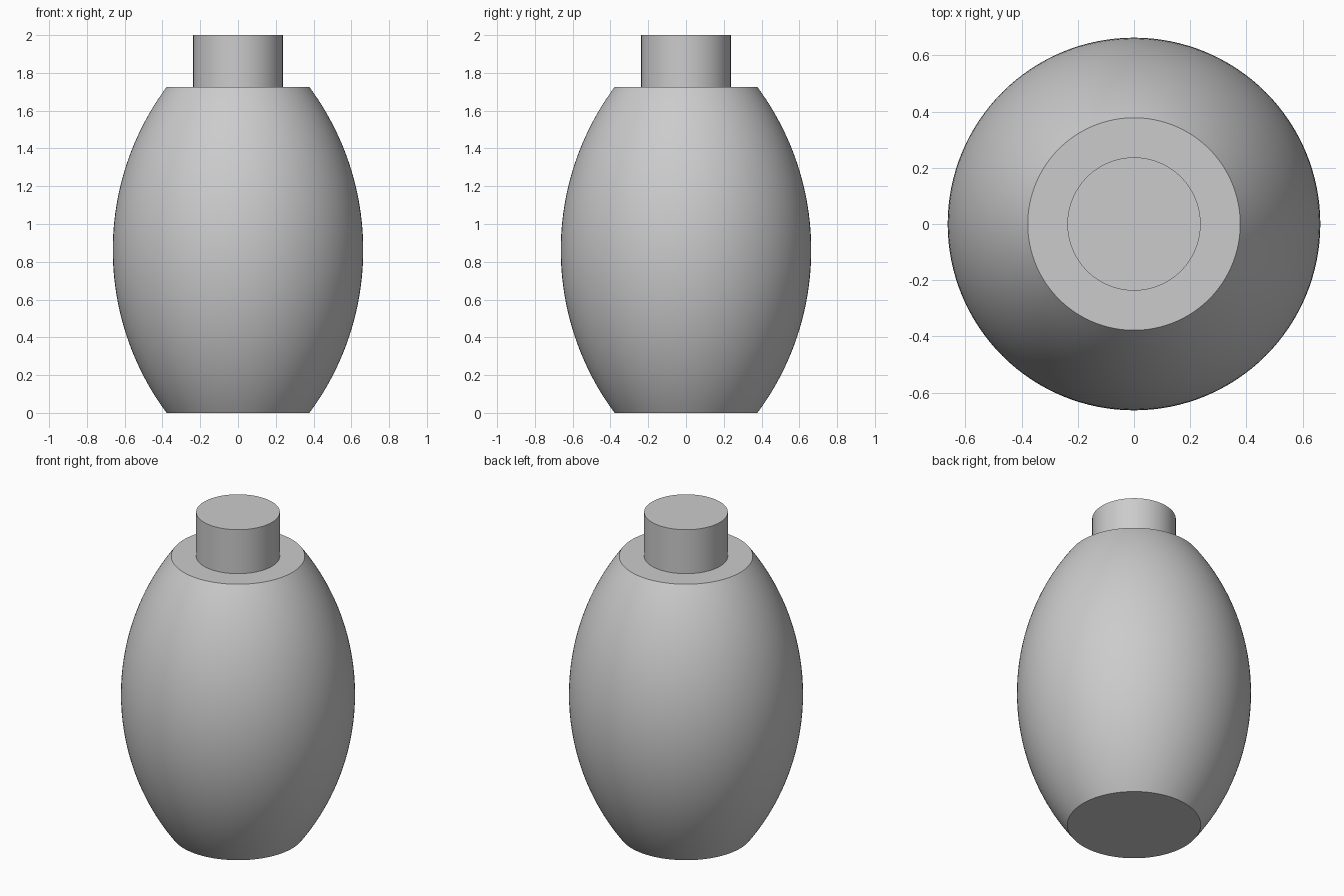
import bpy, bmesh, math

cube = bpy.data.objects.get("Cube")
if cube:
    bpy.data.objects.remove(cube, do_unlink=True)

SEGMENTS = 128
BODY_HEIGHT, END_RADIUS, BELLY_RADIUS = 1.725, 0.378, 0.663
NECK_RADIUS, TOTAL_HEIGHT = 0.237, 2.0

grey = bpy.data.materials.new("plain grey")
grey.use_nodes = True
colour = (0.6, 0.6, 0.6, 1)
grey.diffuse_color = colour
grey.node_tree.nodes["Principled BSDF"].inputs["Base Color"].default_value = colour


def lathe(name, profile):
    """Turn a (radius, height) profile into a solid with flat end caps."""
    bm = bmesh.new()
    rings = [[bm.verts.new((r * math.cos(a), r * math.sin(a), z))
              for a in (math.tau * i / SEGMENTS for i in range(SEGMENTS))]
             for r, z in profile]
    for low, high in zip(rings, rings[1:]):
        for i in range(SEGMENTS):
            j = (i + 1) % SEGMENTS
            bm.faces.new((low[i], low[j], high[j], high[i]))
    bm.faces.new(rings[0][::-1])
    bm.faces.new(rings[-1])
    mesh = bpy.data.meshes.new(name)
    bm.to_mesh(mesh)
    bm.free()
    mesh.materials.append(grey)
    obj = bpy.data.objects.new(name, mesh)
    bpy.context.collection.objects.link(obj)
    bpy.ops.object.select_all(action='DESELECT')
    obj.select_set(True)
    bpy.context.view_layer.objects.active = obj
    bpy.ops.object.shade_smooth_by_angle(angle=math.radians(30))
    return obj


# Barrel body: a circular arc bulging from the end radius to the belly radius
half = BODY_HEIGHT / 2
bulge = BELLY_RADIUS - END_RADIUS
arc_radius = (half ** 2 + bulge ** 2) / (2 * bulge)
sweep = math.asin(half / arc_radius)
STEPS = 48
angles = [sweep * (2 * k / STEPS - 1) for k in range(STEPS + 1)]
lathe("barrel_body", [(BELLY_RADIUS - arc_radius * (1 - math.cos(a)),
                       half + arc_radius * math.sin(a)) for a in angles])

# Neck: a straight cylinder standing on the flat shoulder
lathe("neck", [(NECK_RADIUS, BODY_HEIGHT), (NECK_RADIUS, TOTAL_HEIGHT)])
